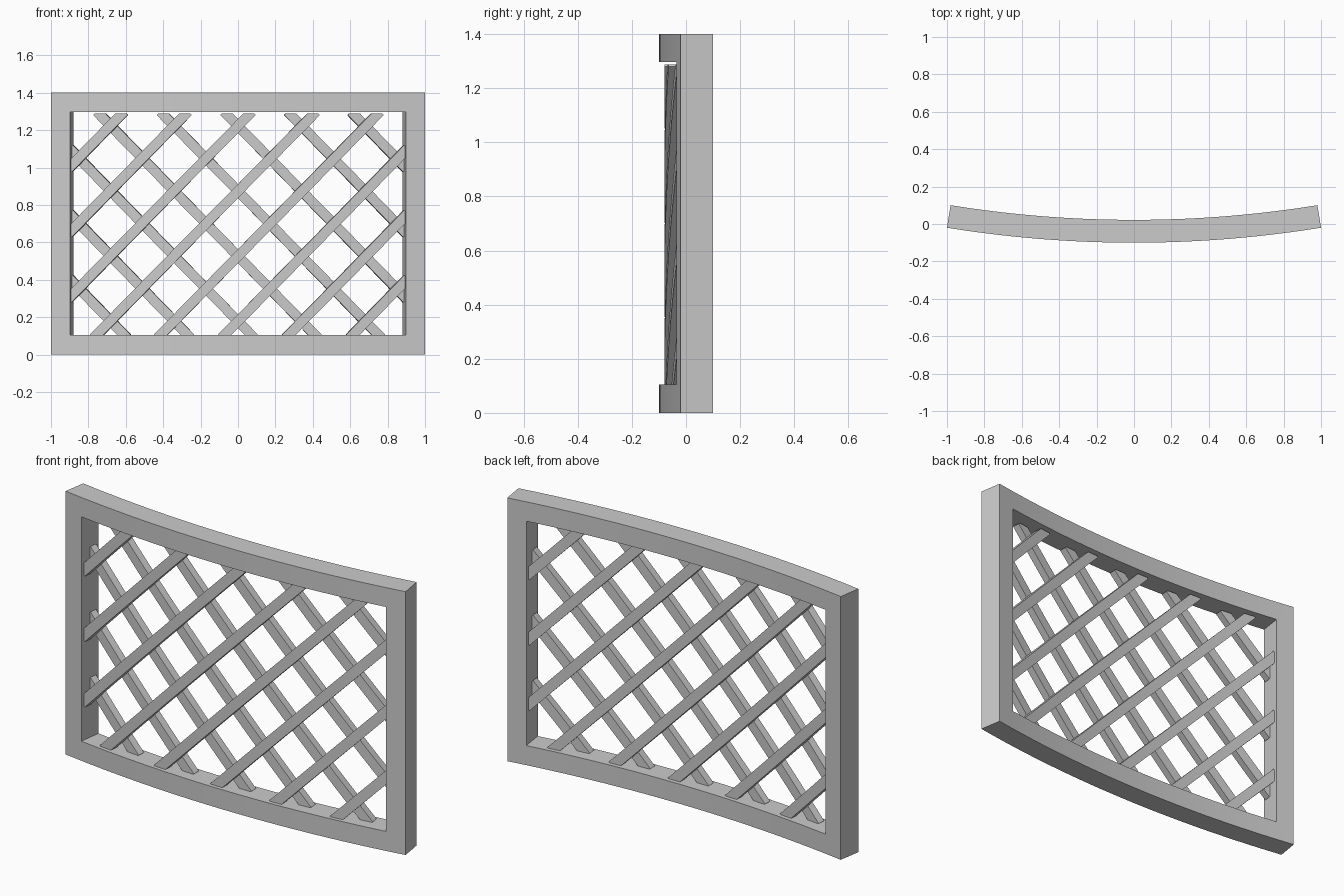
import bpy, bmesh, math
from mathutils import Vector

if "Cube" in bpy.data.objects:
    bpy.data.objects.remove(bpy.data.objects["Cube"])

R = 6.29            # radius of the curved front surface
YC = R - 0.1        # y of the bend centre
S = R * math.asin(1 / R)   # half arc length of the panel
SEG = 24

mat = bpy.data.materials.new("light_grey")
mat.diffuse_color = (0.6, 0.6, 0.6, 1)
mat.use_nodes = True
mat.node_tree.nodes["Principled BSDF"].inputs["Base Color"].default_value = mat.diffuse_color


def bend(p):
    # flat panel (arc length, depth, height) to the curved panel
    a, r = p.x / R, R - p.y
    return Vector((r * math.sin(a), YC - r * math.cos(a), p.z))


def finish(bm, name, depth):
    # thicken the flat outline, bend it and make the object
    ext = bmesh.ops.extrude_face_region(bm, geom=bm.faces[:])
    for v in ext["geom"]:
        if isinstance(v, bmesh.types.BMVert):
            v.co.y += depth
    for v in bm.verts:
        v.co = bend(v.co)
    bmesh.ops.recalc_face_normals(bm, faces=bm.faces[:])
    me = bpy.data.meshes.new(name)
    bm.to_mesh(me)
    bm.free()
    me.materials.append(mat)
    ob = bpy.data.objects.new(name, me)
    bpy.context.collection.objects.link(ob)
    bpy.ops.object.select_all(action='DESELECT')
    ob.select_set(True)
    bpy.context.view_layer.objects.active = ob
    bpy.ops.object.shade_smooth_by_angle(angle=math.radians(30))


# frame: grid of cells with the opening left out
ss = [-S] + [-0.9 + 1.8 * i / SEG for i in range(SEG + 1)] + [S]
zs = [0, 0.104, 1.297, 1.4]
bm = bmesh.new()
grid = [[bm.verts.new((s, 0, z)) for z in zs] for s in ss]
for i in range(len(ss) - 1):
    for j in range(3):
        if j == 1 and 0 < i < len(ss) - 2:
            continue
        bm.faces.new((grid[i][j], grid[i + 1][j], grid[i + 1][j + 1], grid[i][j + 1]))
finish(bm, "frame", 0.122)


def cut(bm, co, no, clear=False):
    bmesh.ops.bisect_plane(bm, geom=bm.verts[:] + bm.edges[:] + bm.faces[:],
                           plane_co=co, plane_no=no, clear_outer=clear)


def slats(name, side, y0):
    # one layer of parallel diagonal slats, trimmed to the opening
    ang = math.radians(45.3)
    u = Vector((side * math.cos(ang), 0, math.sin(ang)))
    n = Vector((-u.z, 0, u.x))
    lo, hi, w = Vector((-0.903, y0, 0.1)), Vector((0.903, y0, 1.288)), 0.0265
    bm = bmesh.new()
    for k in range(8):
        p = Vector((0, y0, 0.7 + (k - 3.5) * 0.348))
        ts = [sorted(((lo[a] - p[a]) / u[a], (hi[a] - p[a]) / u[a])) for a in (0, 2)]
        t0 = max(t[0] for t in ts) - 0.016
        t1 = min(t[1] for t in ts) + 0.016
        part = bmesh.new()
        part.faces.new([part.verts.new(p + u * t + n * d)
                        for t, d in ((t0, -w), (t1, -w), (t1, w), (t0, w))])
        for a in (0, 2):
            axis = Vector((a == 0, 0, a == 2))
            cut(part, hi, axis, True)
            cut(part, lo, -axis, True)
        for i in range(1, SEG):
            cut(part, (-0.9 + 1.8 * i / SEG, 0, 0), (1, 0, 0))
        tmp = bpy.data.meshes.new("tmp")
        part.to_mesh(tmp)
        part.free()
        bm.from_mesh(tmp)
        bpy.data.meshes.remove(tmp)
    finish(bm, name, 0.04)


slats("front_slats", 1, 0.02)
slats("back_slats", -1, 0.06)
